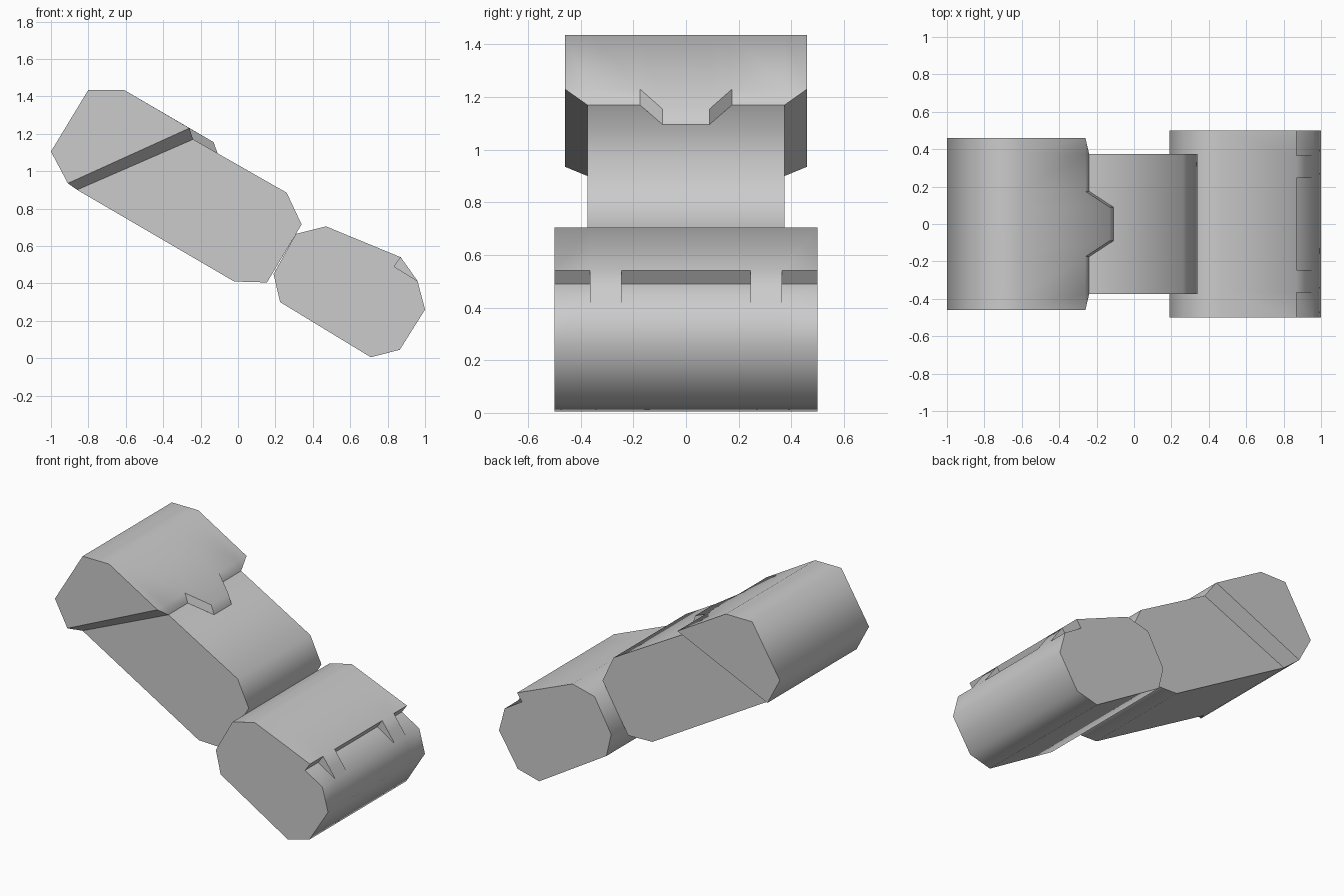
import bpy, bmesh, math

if "Cube" in bpy.data.objects:
    bpy.data.objects.remove(bpy.data.objects["Cube"], do_unlink=True)

grey = bpy.data.materials.new("light_grey")
grey.use_nodes = True
grey.diffuse_color = (0.6, 0.6, 0.6, 1)
grey.node_tree.nodes["Principled BSDF"].inputs["Base Color"].default_value = (0.6, 0.6, 0.6, 1)


def loft(name, sections):
    """Join (y, [(x, z), ...]) sections into one closed solid."""
    bm = bmesh.new()
    rings = [[bm.verts.new((x, y, z)) for x, z in pts] for y, pts in sections]
    for a, b in zip(rings, rings[1:]):
        for i in range(len(a)):
            j = (i + 1) % len(a)
            bm.faces.new((a[i], a[j], b[j], b[i]))
    bm.faces.new(rings[0])
    bm.faces.new(rings[-1])
    bmesh.ops.remove_doubles(bm, verts=bm.verts, dist=0.0005)
    bmesh.ops.recalc_face_normals(bm, faces=bm.faces)
    bm.normal_update()
    # Faces running across the width are smooth, end faces and chamfers flat
    for f in bm.faces:
        f.smooth = abs(f.normal.y) < 0.1
    for e in bm.edges:
        e.smooth = e.calc_face_angle(math.pi) < math.radians(65)
    mesh = bpy.data.meshes.new(name)
    bm.to_mesh(mesh)
    bm.free()
    mesh.materials.append(grey)
    obj = bpy.data.objects.new(name, mesh)
    bpy.context.collection.objects.link(obj)
    return obj


def mirrored(half):
    """Mirror sections listed from the outside inwards."""
    return [(-y, p) for y, p in half] + [(y, p) for y, p in reversed(half)]


# Narrow middle segment
arm = [(-0.86, 0.90), (-0.24, 1.17), (0.26, 0.885), (0.34, 0.715),
       (0.155, 0.405), (-0.02, 0.41)]
loft("middle_segment", [(-0.375, arm), (0.375, arm)])

# Wide upper segment with chamfered rim and a central pointed tab
body = [(-0.91, 0.935), (-1.0, 1.105), (-0.80, 1.435), (-0.61, 1.435)]
outer = [(-0.91, 0.935)] + body + [(-0.26, 1.23), (-0.26, 1.23)]
inner = [(-0.86, 0.90)] + body + [(-0.26, 1.23), (-0.24, 1.17)]
tab = [(-0.86, 0.90)] + body + [(-0.13, 1.155), (-0.11, 1.096)]
loft("upper_segment", mirrored([(0.46, outer), (0.375, inner), (0.175, inner), (0.09, tab)]))

# Wide end segment: notched top edge interrupted by two ridges
tip = [(0.87, 0.54), (0.47, 0.705), (0.31, 0.665), (0.19, 0.45), (0.225, 0.30),
       (0.71, 0.005), (0.865, 0.045), (1.0, 0.26), (0.96, 0.413)]
notched = tip + [(0.835, 0.49)]
full = tip + [(0.915, 0.4765)]
loft("end_segment", mirrored([(0.5, notched), (0.365, notched), (0.365, full),
                              (0.245, full), (0.245, notched)]))
